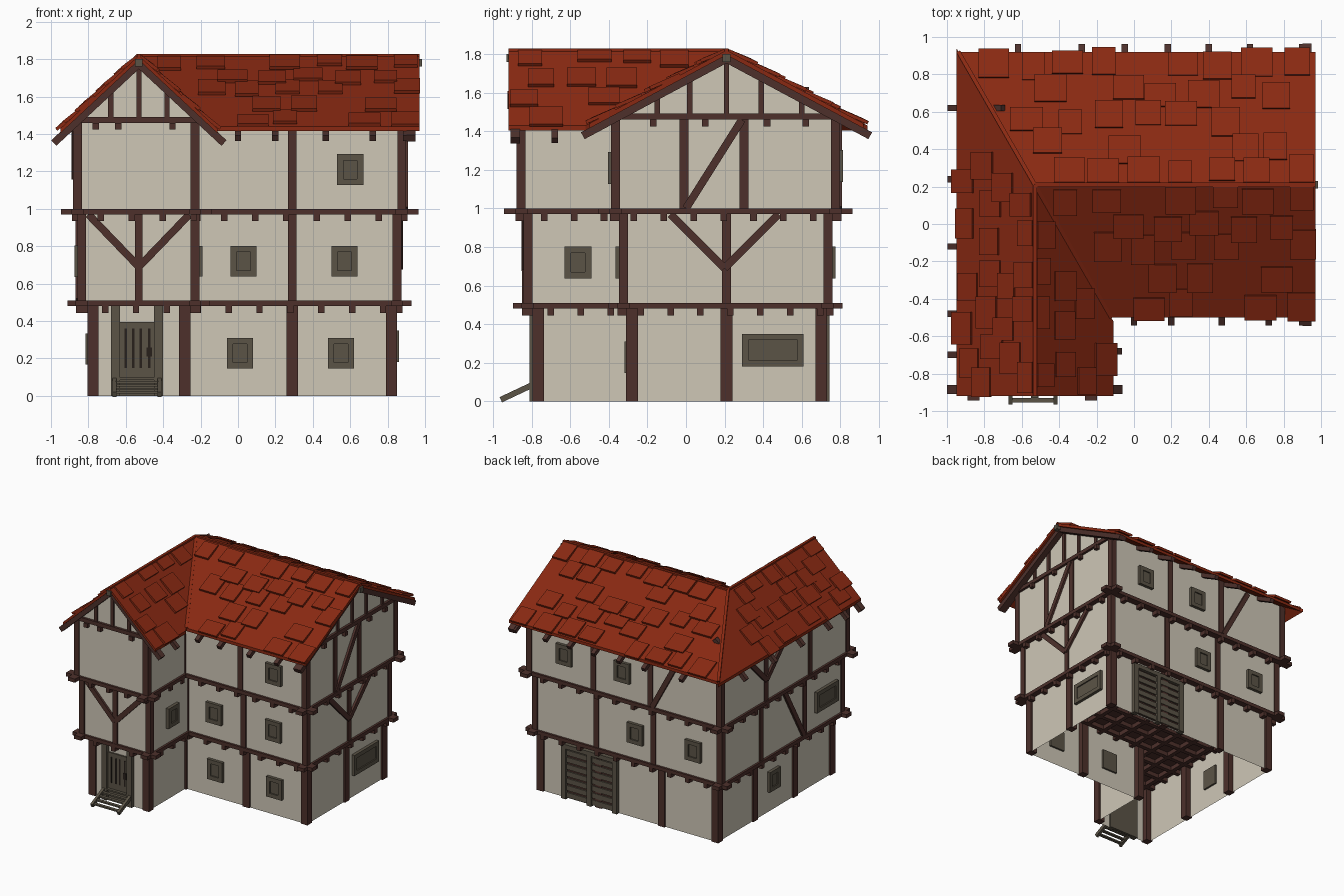
import bpy, bmesh, math, random
from mathutils import Vector, Matrix

if "Cube" in bpy.data.objects:
    bpy.data.objects.remove(bpy.data.objects["Cube"])
random.seed(4)

COLOURS = {"plaster": (0.62, 0.57, 0.47), "timber": (0.075, 0.030, 0.024),
           "weathered_wood": (0.105, 0.088, 0.062), "roof_red": (0.25, 0.022, 0.006),
           "dark_gap": (0.02, 0.014, 0.011)}
MATS = {}
for n, c in COLOURS.items():
    MATS[n] = bpy.data.materials.new(n)
    MATS[n].diffuse_color = (*c, 1)
parts = {}


def mesh(part, mat):
    return parts.setdefault(part, (bmesh.new(), mat))[0]


def beam(part, mat, a, b, w, h, n):
    """Bar from a to b: h thick along normal n, w across."""
    a, b = Vector(a), Vector(b)
    d = (b - a).normalized()
    s = Vector(n).cross(d).normalized()
    n = d.cross(s)
    cols = [d * (b - a).length, s * w, n * h, (a + b) / 2]
    m = Matrix([[c[i] for c in cols] for i in range(3)] + [[0, 0, 0, 1]])
    bmesh.ops.create_cube(mesh(part, mat), size=1, matrix=m)


def prism(part, mat, bottom, top, caps=True):
    bm = mesh(part, mat)
    lo, hi = [bm.verts.new(p) for p in bottom], [bm.verts.new(p) for p in top]
    k = len(lo)
    for i in range(k):
        j = (i + 1) % k
        bm.faces.new((lo[i], lo[j], hi[j], hi[i]))
    if caps:
        bm.faces.new(lo[::-1])
        bm.faces.new(hi)


# A side maps (along, height, outward) to space
NORMAL = {"front": (0, -1, 0), "back": (0, 1, 0), "left": (-1, 0, 0), "right": (1, 0, 0)}


def at(side, c, u, z, o=0.0):
    n = NORMAL[side]
    return (u, c + n[1] * o, z) if n[1] else (c + n[0] * o, u, z)


def slab(part, mat, side, c, u0, u1, z0, z1, o0, o1):
    o, u = (o0 + o1) / 2, (u0 + u1) / 2
    beam(part, mat, at(side, c, u, z0, o), at(side, c, u, z1, o), u1 - u0, o1 - o0, NORMAL[side])


def brace(part, side, c, u0, z0, u1, z1, w=0.04):
    beam(part, "timber", at(side, c, u0, z0, 0.018), at(side, c, u1, z1, 0.018), w, 0.03, NORMAL[side])


def window(side, c, u, z, w=0.14, h=0.165):
    a, b, l, t, f = u - w / 2, u + w / 2, z - h / 2, z + h / 2, 0.033
    for r in ((a, b, l, l + f), (a, b, t - f, t), (a, a + f, l + f, t - f), (b - f, b, l + f, t - f)):
        slab("window_frames", "weathered_wood", side, c, *r, 0.0, 0.04)
    slab("window_shutters", "weathered_wood", side, c, a + f, b - f, l + f, t - f, 0.0, 0.03)


# Storeys: post-centre lines (left, right, wing right, wing front, main front, back), z range, post width
STOREYS = [((-0.775, 0.82, -0.285, -0.765, -0.28, 0.70), 0, 0.48, 0.06),
           ((-0.835, 0.85, -0.23, -0.82, -0.325, 0.735), 0.49, 0.97, 0.047),
           ((-0.858, 0.875, -0.23, -0.855, -0.365, 0.775), 0.98, 1.48, 0.047)]


def outline(s, g=0.0):
    x0, x1, xw, y0, ym, y1 = s
    return [(x0 - g, y0 - g), (xw + g, y0 - g), (xw + g, ym - g), (x1 + g, ym - g), (x1 + g, y1 + g), (x0 - g, y1 + g)]


def lift(pts, z):
    return [(x, y, z) for x, y in pts]


for i, (s, z0, z1, w) in enumerate(STOREYS):
    x0, x1, xw, y0, ym, y1 = s
    prism("walls", "plaster", lift(outline(s, 0.015), z0), lift(outline(s, 0.015), z1), False)
    # Corner posts and posts along the walls
    spots = outline(s) + [(0.29, ym), (0.29, y1), (xw, y1), (x0, ym)]
    spots += [(x1, 0.21), (x0, 0.24)] if i < 2 else [(x1, -0.01), (x1, 0.30), (x0, 0.21)]
    for x, y in spots:
        beam("posts", "timber", (x, y, z0), (x, y, z1), w, w, (0, 1, 0))
    if i == 0:
        continue
    # Jetty floor, sill beams and crossing joists
    zb = z0 + 0.005
    prism("floors", "timber", lift(outline(s, 0.01), zb - 0.012), lift(outline(s, 0.01), zb + 0.012))
    e = 0.065 + 0.012 * i
    for a, b in (((x0 - e, y0), (xw + e, y0)), ((xw, y0 - e), (xw, ym)), ((xw, ym), (x1 + e, ym)),
                 ((x1, ym - e), (x1, y1 + e)), ((x0 - e, y1), (x1 + e, y1)), ((x0, y0 - e), (x0, y1 + e))):
        beam("sill_beams", "timber", (*a, zb), (*b, zb), 0.065, 0.03, (0, 0, 1))
    zj, q = zb - 0.033, 0.03
    for k in range(10):
        x = x0 + 0.125 + k * 0.165
        beam("joists", "timber", (x, (y0 if x < xw else ym) - q, zj), (x, y1 + q, zj), 0.034, 0.036, (0, 0, 1))
        y = y0 + 0.12 + k * 0.155
        beam("joists", "timber", (x0 - q, y, zj), ((xw if y < ym else x1) + q, y, zj), 0.034, 0.036, (0, 0, 1))

G, F, T = (s[0] for s in STOREYS)

# Windows on every side
for x, z, s in ((0.01, 0.228, G), (0.55, 0.228, G), (0.03, 0.72, F), (0.57, 0.72, F), (0.6, 1.21, T)):
    window("front", s[4], x, z)
for x, z, s in ((-0.6, 0.72, F), (-0.07, 0.72, F), (0.02, 1.22, T), (0.55, 1.22, T)):
    window("back", s[5], x, z)
window("right", F[2], -0.56, 0.72)
window("right", G[1], 0.45, 0.265, 0.32, 0.17)
window("left", G[0], 0.0, 0.25)
window("left", F[0], -0.6, 0.72, 0.28, 0.17)

# Braces
slab("braces", "timber", "front", F[3], -0.55, -0.51, 0.5, 0.97, 0, 0.03)
for side, c, u, z, r in (("front", F[3], -0.53, 0.69, 0.27), ("right", F[1], 0.2, 0.69, 0.28), ("left", T[0], 0.21, 1.17, 0.28)):
    for m in (-1, 1):
        brace("braces", side, c, u, z, u + m * r, z + 0.28)
brace("braces", "right", T[1], 0.0, 1.0, 0.29, 1.46)
brace("braces", "back", T[5], -0.25, 1.0, -0.5, 1.46)
brace("braces", "left", F[0], -0.31, 0.51, -0.05, 0.97)

# Roof geometry: ridges at y = RY and x = RX, height RZ
RX, RY, RZ, KM, KW = -0.53, 0.21, 1.82, 0.535, 0.93


def slope(kind, sg, u, d, up=0.0):
    if kind == "main":
        return (u, RY + sg * d, RZ - KM * d + up)
    return (RX + sg * d, u, RZ - KW * d + up)


def hip_x(y):
    return RX - 0.575 * (y - RY)


DM, DW, XE, YE = 0.71, 0.42, 0.97, -0.92
for kind, sg in (("main", -1), ("main", 1), ("wing", -1), ("wing", 1)):
    D, end = (DM, XE) if kind == "main" else (DW, YE)
    far = hip_x(RY + sg * D) if kind == "main" else RY - sg * D / 0.575
    top0 = RX if kind == "main" else RY
    quad = [(end, 0), (top0, 0), (far, D), (end, D)]
    prism("roof_slopes", "roof_red", [slope(kind, sg, *q, -0.025) for q in quad], [slope(kind, sg, *q) for q in quad])
    n = (0, sg * KM, 1) if kind == "main" else (sg * KW, 0, 1)
    # Scattered raised tiles, in courses
    rows, step = (5, 0.205) if kind == "main" else (4, 0.19)
    for r in range(rows):
        for k in range(10):
            ln, w = D / rows * random.uniform(0.85, 1.1), random.uniform(0.12, 0.175)
            d1 = D * (r + 1) / rows + random.uniform(-0.03, 0.025)
            d0 = max(0.01, d1 - ln)
            off = 0.09 + (k + 0.5 * (r % 2)) * step + random.uniform(-0.025, 0.025)
            u = end - off if kind == "main" else end + off
            if kind == "main":
                ok = all(u - w / 2 > hip_x(RY + sg * d) for d in (d0, d1))
            else:
                ok = all(u + w / 2 < RY - sg * d / 0.575 for d in (d0, d1))
            if ok and random.random() < 0.85:
                beam("roof_tiles", "roof_red", slope(kind, sg, u, d0, 0.002), slope(kind, sg, u, d1, 0.016), w, 0.018, n)
    # Rafter tails poking out below the eaves
    if kind == "main":
        us = (0.0, 0.2, 0.47, 0.72, 0.9) if sg < 0 else (-0.62, -0.28, -0.05, 0.18, 0.4, 0.62, 0.9)
    else:
        us = (0.62, 0.24, -0.12, -0.48, -0.7) if sg < 0 else (-0.68,)
    for u in us:
        beam("rafters", "timber", slope(kind, sg, u, D - 0.25, -0.045), slope(kind, sg, u, D + 0.035, -0.045), 0.034, 0.034, n)
    # Gable rafters under the roof edge
    u = end - 0.045 if kind == "main" else end + 0.035
    beam("gable_rafters", "timber", slope(kind, sg, u, 0, -0.045), slope(kind, sg, u, D + 0.035, -0.045), 0.05, 0.04, n)

# Hip, valley and ridge caps
apex = (RX, RY, RZ)
for p in ((hip_x(0.92), 0.92, RZ - KM * 0.71), (hip_x(-0.5), -0.5, RZ - KM * 0.71), (XE, RY, RZ), (RX, YE, RZ)):
    beam("roof_caps", "roof_red", apex, p, 0.022, 0.015, (0, 0, 1))
beam("ridge_beams", "weathered_wood", (RX, RY, 1.78), (0.985, RY, 1.78), 0.04, 0.04, (0, 0, 1))
beam("ridge_beams", "weathered_wood", (RX, RY, 1.78), (RX, -0.93, 1.78), 0.04, 0.04, (0, 0, 1))

# Gables: plaster, tie beam, studs and joist stubs
for side, c, a, b, mid, k, studs, stubs in (
        ("front", T[3], T[0], T[2], RX, KW, (-0.68, -0.53, -0.38), (-0.76, -0.64, -0.35)),
        ("right", T[1], T[4], T[5], RY, KM, (-0.15, 0.02, 0.21, 0.39, 0.6), (-0.17, 0.1, 0.42, 0.62))):
    tri = [(a, 1.46), (b, 1.46), (b, RZ - 0.03 - k * (b - mid)), (mid, RZ - 0.03), (a, RZ - 0.03 - k * (mid - a))]
    prism("gable_walls", "plaster", [at(side, c, *p, 0.0) for p in tri], [at(side, c, *p, 0.015) for p in tri])
    slab("tie_beams", "timber", side, c, a - 0.02, b + 0.03, 1.46, 1.492, -0.02, 0.035)
    for u in studs:
        slab("gable_studs", "timber", side, c, u - 0.014, u + 0.014, 1.49, RZ - 0.04 - k * abs(u - mid), 0, 0.028)
    for u in stubs:
        slab("joists", "timber", side, c, u - 0.017, u + 0.017, 1.425, 1.46, 0, 0.045)

# Front door with frame, slits, handle
W = "weathered_wood"
for x in (-0.655, -0.425):
    slab("door_frame", W, "front", G[3], x - 0.023, x + 0.023, 0, 0.48, 0, 0.045)
slab("door_frame", W, "front", G[3], -0.635, -0.445, 0.0, 0.1, 0, 0.02)
slab("front_door", W, "front", G[3], -0.635, -0.445, 0.1, 0.395, 0, 0.028)
for x in (-0.6, -0.56, -0.52, -0.475):
    slab("door_slits", "dark_gap", "front", G[3], x - 0.006, x + 0.006, 0.15, 0.36, 0.025, 0.031)
slab("door_slits", "dark_gap", "front", G[3], -0.49, -0.46, 0.21, 0.26, 0.025, 0.034)

# Front steps
for x in (-0.66, -0.42):
    beam("step_stringers", W, (x, -0.775, 0.095), (x, -0.96, 0.008), 0.022, 0.03, (0, 0, 1))
for k in range(5):
    t = (k + 0.5) / 5
    y, z = -0.78 - 0.18 * t, 0.1 - 0.09 * t
    beam("step_treads", W, (-0.655, y, z), (-0.425, y, z), 0.026, 0.012, (0, 0, 1))

# Back barn door with slats
slab("barn_door_back", "timber", "back", G[5], 0.13, 0.60, 0.01, 0.44, 0, 0.022)
for a, b, l, t in ((0.11, 0.155, 0, 0.45), (0.575, 0.62, 0, 0.45), (0.155, 0.575, 0.415, 0.45), (0.345, 0.385, 0, 0.42)):
    slab("barn_door_frame", W, "back", G[5], a, b, l, t, 0, 0.045)
for k in range(7):
    slab("barn_door_slats", W, "back", G[5], 0.15, 0.58, 0.012 + k * 0.058, 0.054 + k * 0.058, 0.015, 0.034)

# Turn the collected parts into objects
for name, (bm, mat) in parts.items():
    bmesh.ops.recalc_face_normals(bm, faces=bm.faces)
    me = bpy.data.meshes.new(name)
    bm.to_mesh(me)
    bm.free()
    me.materials.append(MATS[mat])
    bpy.context.scene.collection.objects.link(bpy.data.objects.new(name, me))

for m in bpy.data.materials:
    if m.users and not m.is_grease_pencil:
        m.use_nodes = True
        m.node_tree.nodes["Principled BSDF"].inputs["Base Color"].default_value = m.diffuse_color
